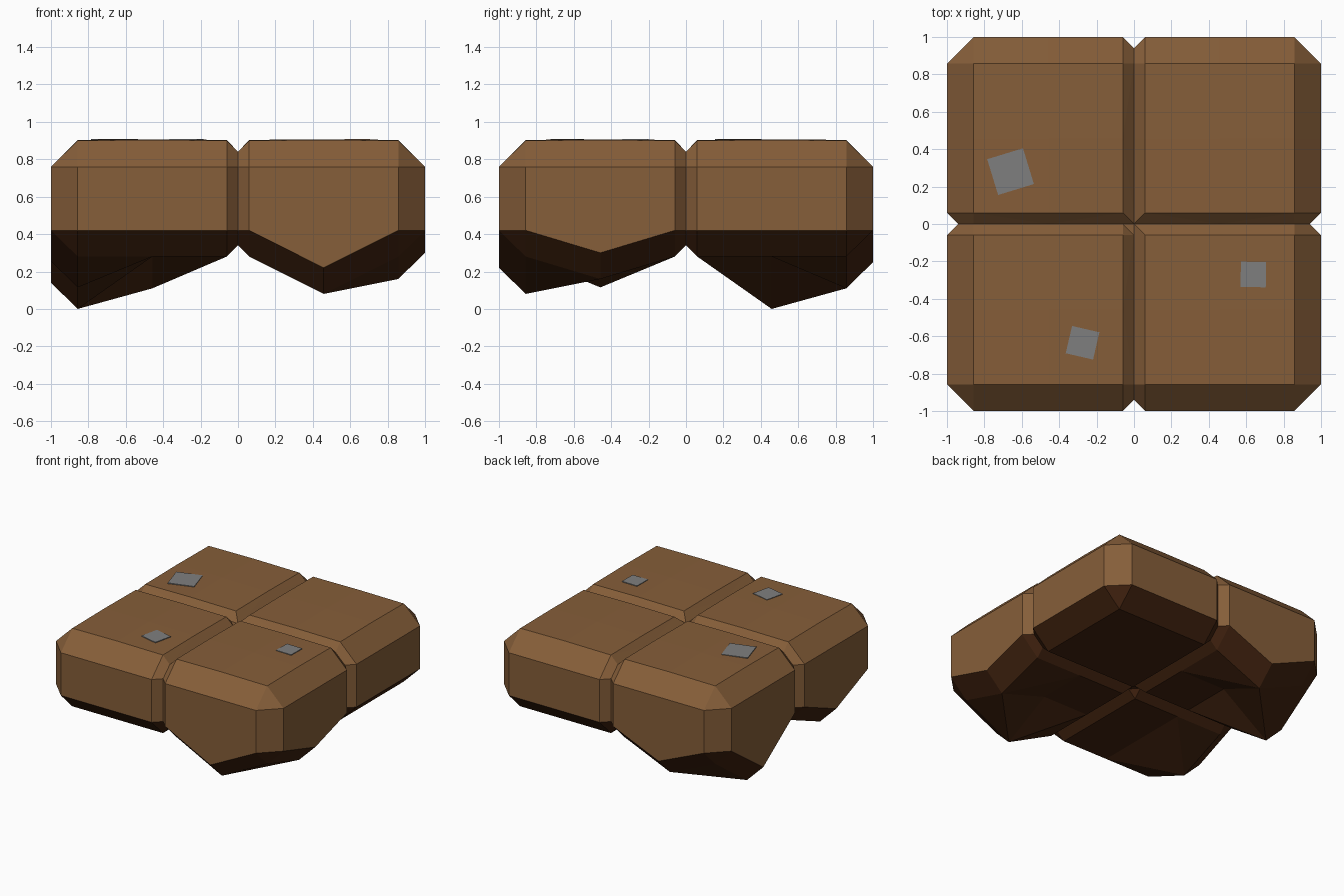
import bpy, bmesh, math

if "Cube" in bpy.data.objects:
    bpy.data.objects.remove(bpy.data.objects["Cube"])

def material(name, rgb):
    m = bpy.data.materials.new(name)
    m.diffuse_color = (*rgb, 1)
    m.use_nodes = True
    m.node_tree.nodes["Principled BSDF"].inputs["Base Color"].default_value = m.diffuse_color
    return m

soil = material("brown soil", (0.238, 0.112, 0.041))
dark = material("dark underside soil", (0.0545, 0.0168, 0.0048))
stone = material("grey stone", (0.212, 0.212, 0.212))

RIM, MID, GAP = 0.857, 0.458, 0.06
GRID = [-RIM, -MID, -GAP, 0, GAP, MID, RIM]
# underside points that hang lower than the rest
DROPS = {(MID, -RIM): 0.20, (RIM, -MID): 0.12, (-RIM, -MID): 0.165,
         (-RIM, MID): 0.28, (-MID, RIM): 0.17}

def drop(x, y):
    for (px, py), d in DROPS.items():
        if abs(px - x) < 0.01 and abs(py - y) < 0.01:
            return d
    return 0

def top(x, y):
    if x == 0 or y == 0:
        return 0.84
    return 0.90 + 0.0035 * ((abs(x) == MID) + (abs(y) == MID))

def bottom(x, y):
    return 0.34 if x == 0 or y == 0 else 0.28 - drop(x, y)

bm = bmesh.new()

def face(points, mat):
    f = bm.faces.new([bm.verts.new(p) for p in points])
    f.material_index = mat

# top and underside: four blocks parted by V grooves, each cell cut on a diagonal
for height, mat in ((top, 0), (bottom, 1)):
    for x0, x1 in zip(GRID, GRID[1:]):
        for y0, y1 in zip(GRID, GRID[1:]):
            a, b, c, d = [(x, y, height(x, y)) for x, y in
                          ((x0, y0), (x1, y0), (x1, y1), (x0, y1))]
            # keep the diagonal between block edge middles
            if (abs(x0) == MID) != (abs(y0) == MID) or (x0 * y0 == 0 and x0 == y0):
                tris = ((a, b, c), (a, c, d))
            else:
                tris = ((a, b, d), (b, c, d))
            for t in tris:
                face(t, mat)

# side walls with chamfers above and below, turned round the four sides
def profile(a, k):
    c, s = (1, 0, -1, 0)[k], (0, 1, 0, -1)[k]
    def turn(d):
        return a * c + d * s, a * s - d * c
    rx, ry = turn(RIM)
    wx, wy = turn(1 - GAP if a == 0 else 1)
    hang = drop(rx, ry)
    groove = GAP if a == 0 else 0
    extra = 0.0035 if abs(a) == MID else 0
    return [(rx, ry, 0.90 - groove + extra), (wx, wy, 0.76),
            (wx, wy, 0.42 - hang), (rx, ry, 0.28 - hang + groove)]

for k in range(4):
    for a0, a1 in zip(GRID, GRID[1:]):
        p, q = profile(a0, k), profile(a1, k)
        for i in range(3):
            face((p[i], q[i], q[i + 1], p[i + 1]), 1 if i == 2 else 0)
    # cut corner between this side and the next
    p, q = profile(RIM, k), profile(-RIM, (k + 1) % 4)
    face((p[0], p[1], q[1]), 0)
    face((p[1], q[1], q[2], p[2]), 0)
    face((p[2], q[2], p[3]), 1)

bmesh.ops.remove_doubles(bm, verts=bm.verts, dist=0.001)
bmesh.ops.recalc_face_normals(bm, faces=bm.faces)
mesh = bpy.data.meshes.new("ground_block")
bm.to_mesh(mesh)
bm.free()
mesh.materials.append(soil)
mesh.materials.append(dark)
bpy.context.collection.objects.link(bpy.data.objects.new("ground_block", mesh))

# flat stones let into the top
for i, (x, y, size, turn) in enumerate(((-0.66, 0.28, 0.20, 17),
                                        (-0.275, -0.635, 0.15, -13),
                                        (0.638, -0.27, 0.135, -1))):
    bpy.ops.mesh.primitive_cube_add(size=1, location=(x, y, 0.905),
                                    rotation=(0, 0, math.radians(turn)))
    o = bpy.context.object
    o.name = f"flat_stone_{i + 1}"
    o.scale = (size, size, 0.008)
    o.data.materials.append(stone)
